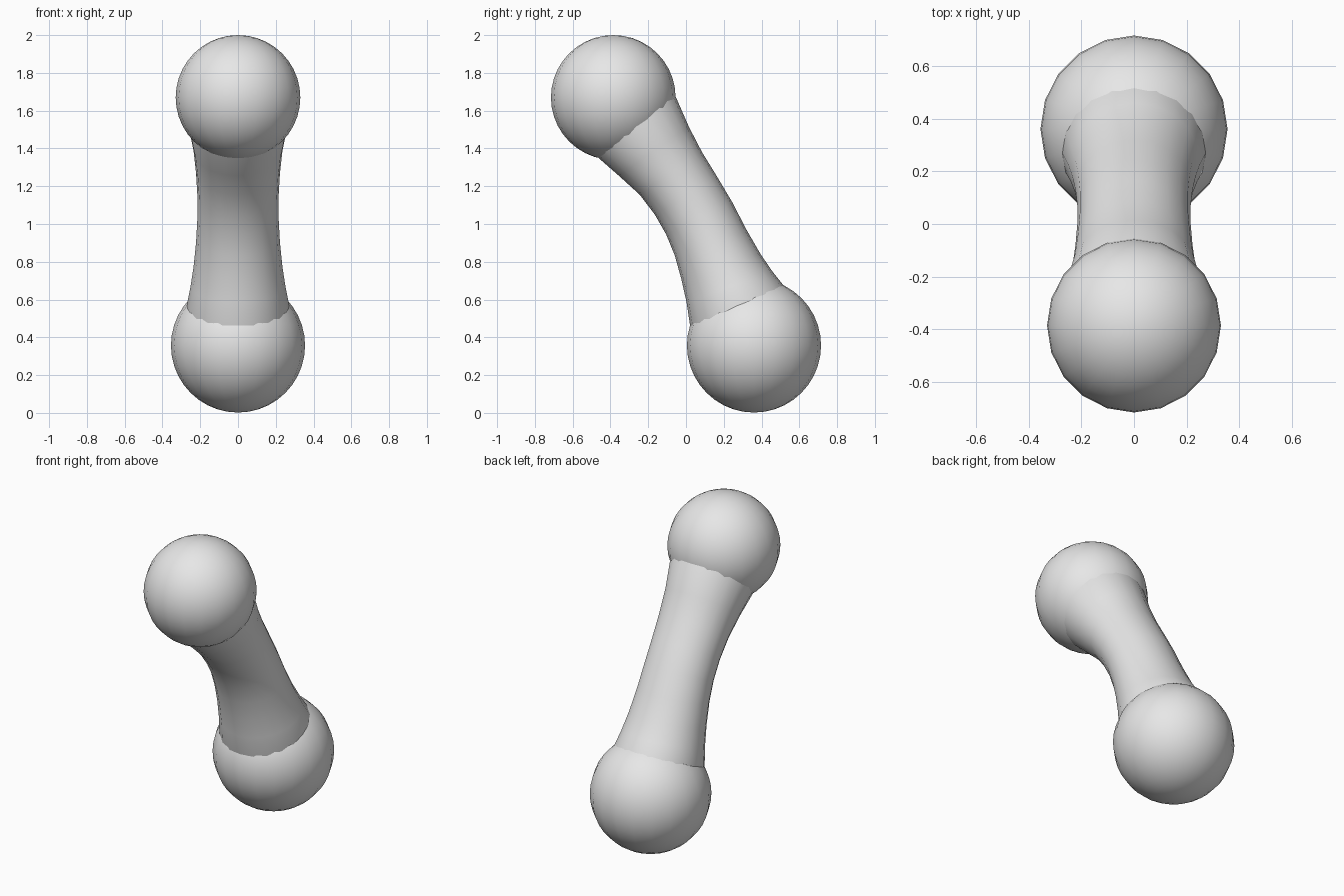
import bpy
import bmesh
from math import cos, sin, pi
from mathutils import Vector

cube = bpy.data.objects.get("Cube")
if cube:
    bpy.data.objects.remove(cube)

GREY = (0.8, 0.8, 0.8, 1)
grey = bpy.data.materials.new("plain_grey")
grey.use_nodes = True
grey.diffuse_color = GREY
grey.node_tree.nodes["Principled BSDF"].inputs["Base Color"].default_value = GREY

SIDES = 20


def finish(name, bm):
    """Turn a bmesh into a smooth grey object."""
    bmesh.ops.recalc_face_normals(bm, faces=bm.faces)
    for face in bm.faces:
        face.smooth = True
    mesh = bpy.data.meshes.new(name)
    bm.to_mesh(mesh)
    bm.free()
    mesh.materials.append(grey)
    obj = bpy.data.objects.new(name, mesh)
    bpy.context.collection.objects.link(obj)
    return obj


def ball(name, centre, radius):
    bm = bmesh.new()
    bmesh.ops.create_uvsphere(bm, u_segments=SIDES, v_segments=SIDES, radius=radius)
    # Start with a vertex on the y axis, as the segments divide by four
    bmesh.ops.translate(bm, verts=bm.verts, vec=centre)
    return finish(name, bm)


ball("upper_ball", (0, -0.385, 1.67), 0.33)
ball("lower_ball", (0, 0.36, 0.357), 0.355)

# Waisted bent shaft: front edge (y, z), back edge (y, z), half width in x
SECTIONS = [
    ((-0.50, 1.39), (-0.09, 1.72), 0.26),
    ((-0.475, 1.36), (-0.055, 1.675), 0.262),
    ((-0.355, 1.255), (0.015, 1.515), 0.235),
    ((-0.245, 1.155), (0.085, 1.38), 0.222),
    ((-0.165, 1.05), (0.165, 1.25), 0.215),
    ((-0.105, 0.945), (0.245, 1.115), 0.215),
    ((-0.06, 0.835), (0.32, 0.97), 0.222),
    ((-0.025, 0.71), (0.395, 0.84), 0.235),
    ((0.003, 0.585), (0.46, 0.745), 0.252),
    ((0.022, 0.46), (0.52, 0.67), 0.272),
    ((0.04, 0.41), (0.54, 0.63), 0.27),
]

bm = bmesh.new()
rings = []
for front, back, half_width in SECTIONS:
    front, back = Vector((0, *front)), Vector((0, *back))
    middle, depth = (front + back) / 2, (back - front) / 2
    across = Vector((half_width, 0, 0))
    angles = [2 * pi * i / SIDES for i in range(SIDES)]
    rings.append([bm.verts.new(middle + across * cos(a) + depth * sin(a)) for a in angles])

for upper, lower in zip(rings, rings[1:]):
    for i in range(SIDES):
        j = (i + 1) % SIDES
        bm.faces.new((upper[i], upper[j], lower[j], lower[i]))
finish("shaft", bm)
